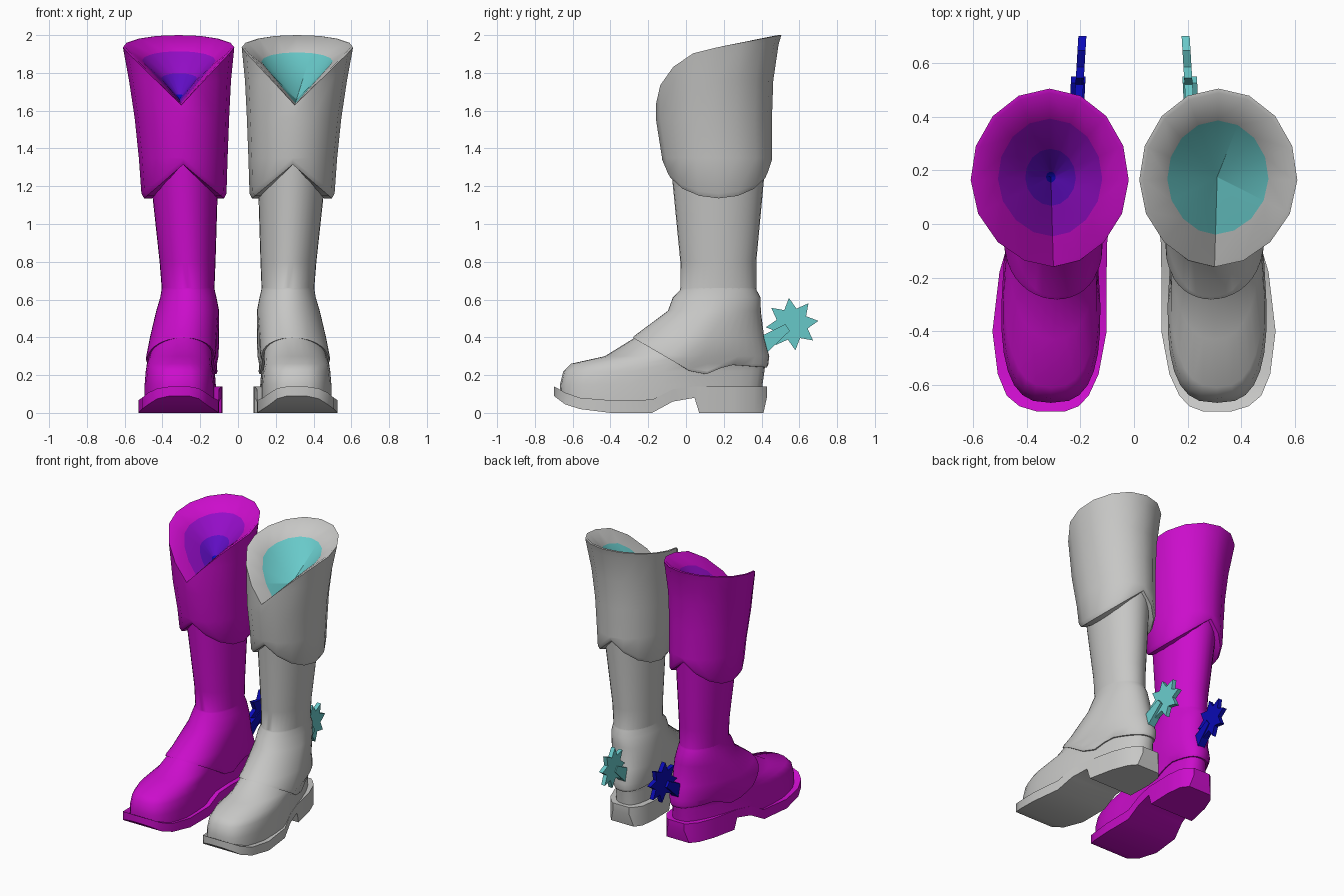
import bpy, bmesh, math

cube = bpy.data.objects.get("Cube")
if cube:
    bpy.data.objects.remove(cube)


def material(name, rgb):
    m = bpy.data.materials.new(name)
    m.use_nodes = True
    m.diffuse_color = (*rgb, 1)
    m.node_tree.nodes["Principled BSDF"].inputs["Base Color"].default_value = (*rgb, 1)
    return m


GRAY = material("light_gray", (.57, .57, .56))
TEAL = material("teal", (.14, .59, .59))
MAGENTA = material("magenta", (.6, .004, .6))
PURPLE = material("purple", (.3, .004, .58))
VIOLET = material("violet", (.12, .004, .56))
BLUE = material("deep_blue", (.003, .003, .48))

# Horizontal sections: height, centre x, half width, front y, back y,
# squareness, toe flare, inward shift of the heel
BOOT = [
    (.05, .31, .175, -.665, .40, 2.8, .22, .09),
    (.15, .31, .175, -.667, .405, 2.8, .22, .09),
    (.22, .31, .17, -.65, .415, 2.7, .22, .09),
    (.26, .31, .167, -.61, .42, 2.5, .18, .09),
    (.30, .302, .167, -.43, .425, 2.3, .08, .08),
    (.40, .288, .162, -.268, .398, 2, 0, .06),
    (.54, .267, .15, -.08, .38, 2, 0, .02),
    (.61, .263, .139, -.06, .385, 2, 0, 0),
    (.65, .264, .139, -.03, .372, 2, 0, 0),
    (.80, .267, .148, -.03, .372, 2, 0, 0),
    (1.26, .285, .18, -.075, .415, 2, 0, 0),
    (1.42, .29, .19, -.08, .42, 2, 0, 0),
]
CUFF = [
    (1.1, .285, .222, -.1, .45, 2, 0, 0),
    (1.35, .29, .235, -.127, .455, 2, 0, 0),
    (1.56, .297, .25, -.16, .455, 2, 0, 0),
    (1.76, .307, .27, -.16, .462, 2, 0, 0),
    (1.95, .315, .297, -.16, .49, 2, 0, 0),
    (2.0, .315, .3, -.16, .505, 2, 0, 0),
]
# Sole and heel stations: y, centre x, half width, bottom z, top z
SOLE = [
    (-.70, .31, .05, .09, .14),
    (-.68, .317, .11, .075, .13),
    (-.64, .322, .153, .045, .107),
    (-.56, .32, .188, .02, .08),
    (-.40, .315, .213, 0, .067),
    (-.18, .302, .2, 0, .07),
    (-.07, .285, .185, .06, .125),
    (.045, .265, .177, .08, .14),
    (.07, .262, .175, 0, .14),
    (.25, .24, .158, 0, .14),
    (.36, .225, .13, 0, .14),
    (.41, .222, .09, 0, .14),
    (.43, .22, .065, .09, .14),
]
# Lower edge of the ankle overlay: y, z
EDGE = [(-.275, .4), (.07, .19), (.22, .255), (.43, .24)]


def interp(table, v):
    if v <= table[0][0]:
        return table[0][1:]
    for a, b in zip(table, table[1:]):
        if v <= b[0]:
            t = (v - a[0]) / (b[0] - a[0])
            return [p + (q - p) * t for p, q in zip(a[1:], b[1:])]
    return table[-1][1:]


def point(sections, angle, z, grow=0):
    xc, hw, yf, yb, n, flare, shift = interp(sections, z)
    c, s = math.cos(angle), math.sin(angle)
    px = math.copysign(abs(c) ** (2 / n), c)
    py = math.copysign(abs(s) ** (2 / n), s)
    dx = (hw + grow) * px * (1 - flare * py)
    y = (yf + yb) / 2 + ((yb - yf) / 2 + grow) * py
    return xc + dx - shift * max(0, py), y, z, dx


def solve(sections, angle, edge):
    """Height at which the surface meets an edge given as z = edge(dx, y)."""
    lo, hi = sections[0][0], sections[-1][0]
    for _ in range(30):
        mid = (lo + hi) / 2
        _, y, _, dx = point(sections, angle, mid)
        lo, hi = (mid, hi) if mid < edge(dx, y) else (lo, mid)
    return lo


def finish(name, bm, side, mats, angle=35):
    bmesh.ops.scale(bm, vec=(side, 1, 1), verts=bm.verts)
    bmesh.ops.remove_doubles(bm, verts=bm.verts, dist=.0005)
    bmesh.ops.recalc_face_normals(bm, faces=bm.faces)
    mesh = bpy.data.meshes.new(name)
    bm.to_mesh(mesh)
    bm.free()
    for m in mats:
        mesh.materials.append(m)
    ob = bpy.data.objects.new(name, mesh)
    bpy.context.collection.objects.link(ob)
    bpy.ops.object.select_all(action='DESELECT')
    ob.select_set(True)
    bpy.context.view_layer.objects.active = ob
    bpy.ops.object.shade_smooth_by_angle(angle=math.radians(angle))


def skin(rings, closed=True, slots=None):
    bm = bmesh.new()
    rows = [[bm.verts.new(p) for p in ring] for ring in rings]
    for i, (a, b) in enumerate(zip(rows, rows[1:])):
        for j in range(len(a)):
            k = (j + 1) % len(a)
            f = bm.faces.new((a[j], a[k], b[k], b[j]))
            f.material_index = slots[i] if slots else 0
    if closed:
        bm.faces.new(rows[0])
        bm.faces.new(rows[-1])
    return bm


def shell(sections, count, bottom, top, grow=lambda z: 0, lip=0, bevel=0):
    """Rings around a boot, cut off along a lower and an upper edge."""
    angles = [2 * math.pi * i / count - math.pi / 2 for i in range(count)]
    cuts = [(solve(sections, a, bottom), solve(sections, a, top)) for a in angles]
    rings = []
    if lip:  # underside and chamfer of a raised lower edge
        for inset in (lip, bevel * .5 - grow(0)):
            rings.append([point(sections, a, c[0], -inset)[:3]
                          for a, c in zip(angles, cuts)])
    for z in [-1] + [s[0] for s in sections] + [9]:
        ring = []
        for a, (lo, hi) in zip(angles, cuts):
            zz = max(lo + bevel, min(hi, z))
            ring.append(point(sections, a, zz, grow(zz))[:3])
        rings.append(ring)
    return rings


def plate(profile, x, half, lean=0):
    return skin([[(x + d - lean * (y - .56), y, z) for y, z in profile]
                 for d in (-half, half)])


def cuff_top(dx, y):
    return 1.63 + 1.02 * abs(dx) if y < .16 else 1.936 + .064 * (y - .17) / .33


def boot(label, side, body, spur, lining):
    # Foot and shaft
    rings = shell(BOOT, 32, lambda dx, y: interp(SOLE, y)[3] - .015, lambda dx, y: 1.42)
    finish(label + "_foot_and_shaft", skin(rings, False), side, [body])
    # Ankle overlay with a raised lower edge
    rings = shell(BOOT, 40, lambda dx, y: interp(EDGE, y)[0], lambda dx, y: .66,
                  lambda z: .016 * min(1, (.66 - z) / .08), .005, .012)
    finish(label + "_ankle_overlay", skin(rings, False), side, [body])
    # Folded cuff, rim and funnel-shaped lining
    rings = shell(CUFF, 16, lambda dx, y: 1.315 - .8 * abs(dx), cuff_top,
                  lip=.055, bevel=.025)
    slots = [0] * (len(rings) - 1)
    rim, apex = rings[-1], (.31, .175, 1.66)
    bands = [(.95, 0, 0)] + [(t, .1 * math.sin(math.pi * t), max(0, i))
                             for i, (t, _) in enumerate(lining)] + [(.001, 0, len(lining))]
    for t, lift, slot in bands:
        rings.append([(apex[0] + (x - apex[0]) * t, apex[1] + (y - apex[1]) * t,
                       z if t > .9 else apex[2] + (z - apex[2]) * (t + lift))
                      for x, y, z in rim])
        slots.append(slot)
    finish(label + "_cuff", skin(rings, False, slots), side,
           [body] + [m for _, m in lining], 50)
    # Sole with its heel block
    rings = [[(x - w, y, b), (x + w, y, b), (x + w, y, t), (x - w, y, t)]
             for y, x, w, b, t in SOLE]
    finish(label + "_sole_and_heel", skin(rings), side, [body])
    # Spur: arm and star wheel
    finish(label + "_spur_arm",
           plate([(.405, .41), (.525, .47), (.55, .435), (.43, .32)], .207, .027, .05),
           side, [spur])
    star = []
    for i in range(16):
        r, a = (.085 if i % 2 else .14), math.radians(7 + 22.5 * i)
        star.append((.562 + r * math.cos(a), .47 + r * math.sin(a)))
    finish(label + "_spur_wheel", plate(star, .201, .015, .06), side, [spur])


boot("left", 1, GRAY, TEAL, [(.64, TEAL)])
boot("right", -1, MAGENTA, BLUE, [(.66, PURPLE), (.32, VIOLET), (.06, BLUE)])
